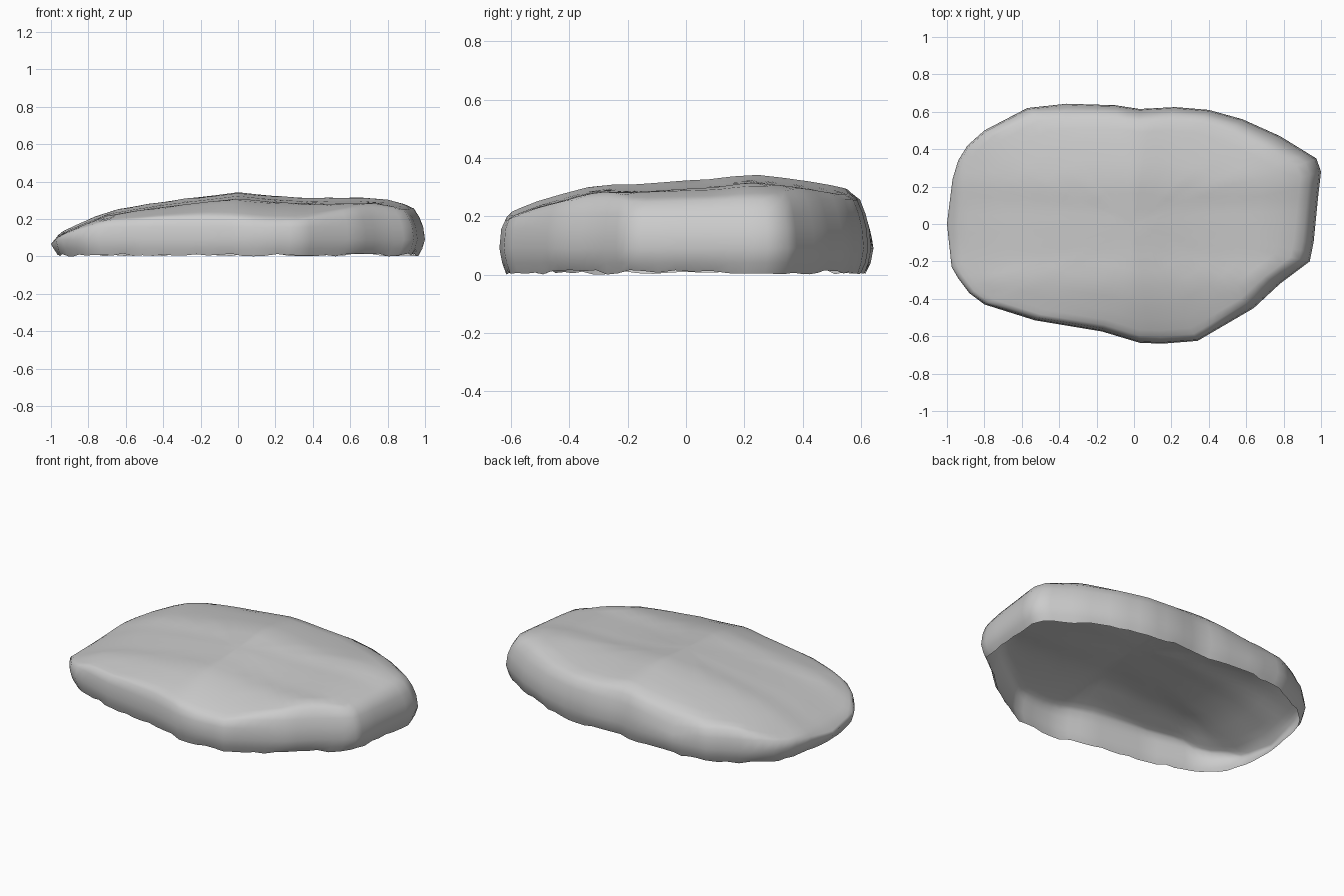
import bpy, bmesh, random

if "Cube" in bpy.data.objects:
    bpy.data.objects.remove(bpy.data.objects["Cube"])

random.seed(4)

# Plan outline of the rock, counter-clockwise from the right end
OUTLINE = [(1.0, .28), (.975, .35), (.78, .47), (.58, .56), (.4, .61), (.22, .625),
           (.03, .615), (-.1, .635), (-.36, .643), (-.57, .62), (-.8, .5), (-.89, .42),
           (-.94, .34), (-.97, .24), (-1.0, 0), (-.975, -.23), (-.94, -.29), (-.88, -.37),
           (-.8, -.43), (-.53, -.515), (-.17, -.575), (.03, -.635), (.15, -.64),
           (.34, -.625), (.64, -.45), (.78, -.32), (.94, -.2), (.96, -.1), (.985, .15)]

# Crest heights along x and along y
CREST_X = [(-1, .07), (-.95, .125), (-.7, .24), (-.4, .29), (0, .34), (.2, .318),
           (.4, .307), (.75, .312), (.93, .265), (.98, .22), (1, .13)]
CREST_Y = [(-.64, .17), (-.6, .215), (-.5, .255), (-.3, .31), (-.2, .305), (0, .32),
           (.1, .325), (.22, .345), (.4, .323), (.55, .298), (.6, .265), (.645, .12)]

# Rings: scale of outline, height limit of the side wall
RINGS = [(.965, None), (.985, .04), (1.0, .09), (.99, .16), (.97, .21), (.94, .26),
         (.89, .31), (.8, 1), (.68, 1), (.54, 1), (.4, 1), (.26, 1), (.13, 1)]


def interp(table, t):
    if t <= table[0][0]:
        return table[0][1]
    for (a, u), (b, v) in zip(table, table[1:]):
        if t <= b:
            return u + (v - u) * (t - a) / (b - a)
    return table[-1][1]


def height(x, y):
    return interp(CREST_X, x) * interp(CREST_Y, y) / .337


# Split every outline edge into short steps
points = []
for (x0, y0), (x1, y1) in zip(OUTLINE, OUTLINE[1:] + OUTLINE[:1]):
    n = max(1, round(((x1 - x0) ** 2 + (y1 - y0) ** 2) ** .5 / .06))
    points += [(x0 + (x1 - x0) * i / n, y0 + (y1 - y0) * i / n) for i in range(n)]

# Single-walled shell, open underneath with a ragged rim
bm = bmesh.new()
rings = []
for s, cap in RINGS:
    ring = []
    for x, y in points:
        px, py = x * s, y * s
        z = random.uniform(0, .016) if cap is None else min(cap, height(px, py))
        ring.append(bm.verts.new((px, py, z)))
    rings.append(ring)
count = len(points)
for low, high in zip(rings, rings[1:]):
    for i in range(count):
        j = (i + 1) % count
        bm.faces.new((low[i], low[j], high[j], high[i]))
peak = bm.verts.new((0, 0, height(0, 0)))
for i in range(count):
    bm.faces.new((rings[-1][i], rings[-1][(i + 1) % count], peak))

# Soften the shoulder without moving the rim or the widest ring
soft = [v for ring in rings[3:] for v in ring]
bmesh.ops.smooth_vert(bm, verts=soft, factor=.3, use_axis_x=False,
                      use_axis_y=False, use_axis_z=True)
for f in bm.faces:
    f.smooth = True

mesh = bpy.data.meshes.new("rock_shell")
bm.to_mesh(mesh)
bm.free()
rock = bpy.data.objects.new("rock_shell", mesh)
bpy.context.collection.objects.link(rock)
